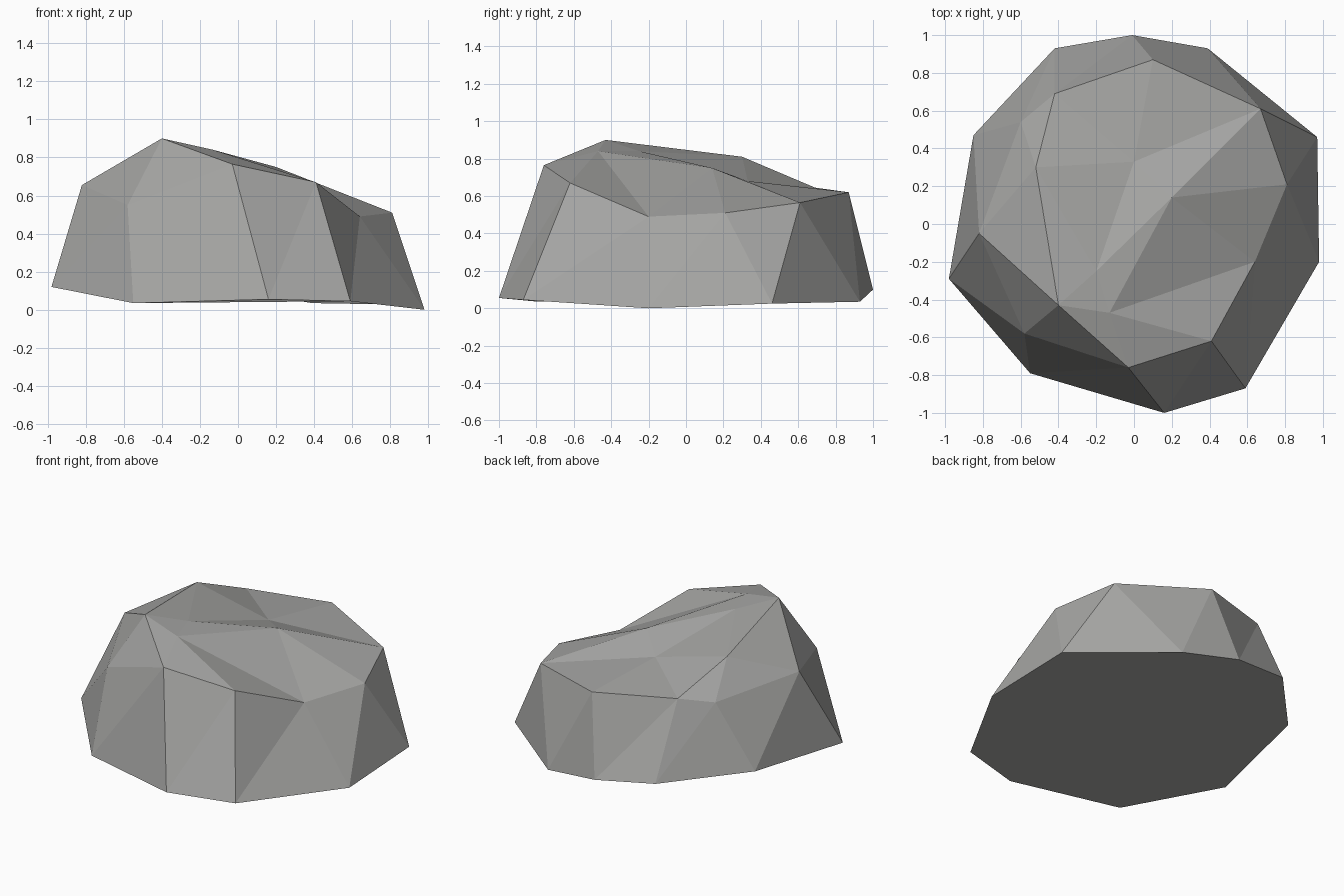
import bpy
import bmesh

cube = bpy.data.objects.get("Cube")
if cube:
    bpy.data.objects.remove(cube, do_unlink=True)

# Stone material
stone = bpy.data.materials.new("stone_grey")
stone.use_nodes = True
colour = (0.38, 0.38, 0.37, 1)
stone.diffuse_color = colour
bsdf = stone.node_tree.nodes["Principled BSDF"]
bsdf.inputs["Base Color"].default_value = colour
bsdf.inputs["Roughness"].default_value = 0.9

bm = bmesh.new()


def ring(names, points):
    """Make one named corner per point."""
    return {n: bm.verts.new(p) for n, p in zip(names, points)}


# Footprint, counter-clockwise from the west corner
foot = ring("ABCDEFGHIJ", [
    (-.98, -.29, .12), (-.55, -.79, .035), (.16, -1, .055), (.59, -.87, .045),
    (.98, -.2, 0), (.97, .46, .025), (.39, .93, .035), (-.01, 1, .1),
    (-.42, .93, .155), (-.85, .47, .18)])

# Rim of the crown, from the peak round the front
rim = ring("PQRSTUVWX", [
    (-.4, -.43, .9), (-.03, -.76, .765), (.41, -.62, .67), (.64, -.2, .49),
    (.81, .21, .51), (.67, .61, .565), (.1, .87, .62), (-.42, .69, .645),
    (-.52, .3, .81)])

# Chipped corners part-way up the flank
chips = ring("KYL", [(-.58, -.58, .55), (-.82, -.05, .655), (-.6, .54, .61)])

# Ridge and hollow on the crown
crown = ring("mnop", [(-.13, -.47, .84), (-.2, -.25, .84),
                      (.2, .14, .75), (0, .33, .68)])

corners = {**foot, **rim, **chips, **crown}


def fan(centre, edge):
    """Spread flat facets from one corner along a run of neighbours."""
    for a, b in zip(edge, edge[1:]):
        bm.faces.new([corners[n] for n in (centre, a, b)])


# Crown facets
fan("o", "mSTUpnm")
fan("m", "nPQRS")
fan("p", "UVWXn")
fan("n", "XP")

# Flank facets, round from the west
fan("K", "BQPYAB")
fan("Q", "BCR")
fan("D", "CRSE")
fan("E", "STF")
fan("U", "TFGV")
fan("V", "GHW")
fan("I", "HWLJ")
fan("L", "WXYJ")
fan("Y", "AJ")
fan("Y", "XP")

# Underside
bm.faces.new(list(foot.values()))

bmesh.ops.recalc_face_normals(bm, faces=bm.faces[:])
mesh = bpy.data.meshes.new("boulder")
bm.to_mesh(mesh)
bm.free()
mesh.materials.append(stone)
boulder = bpy.data.objects.new("boulder", mesh)
bpy.context.collection.objects.link(boulder)
